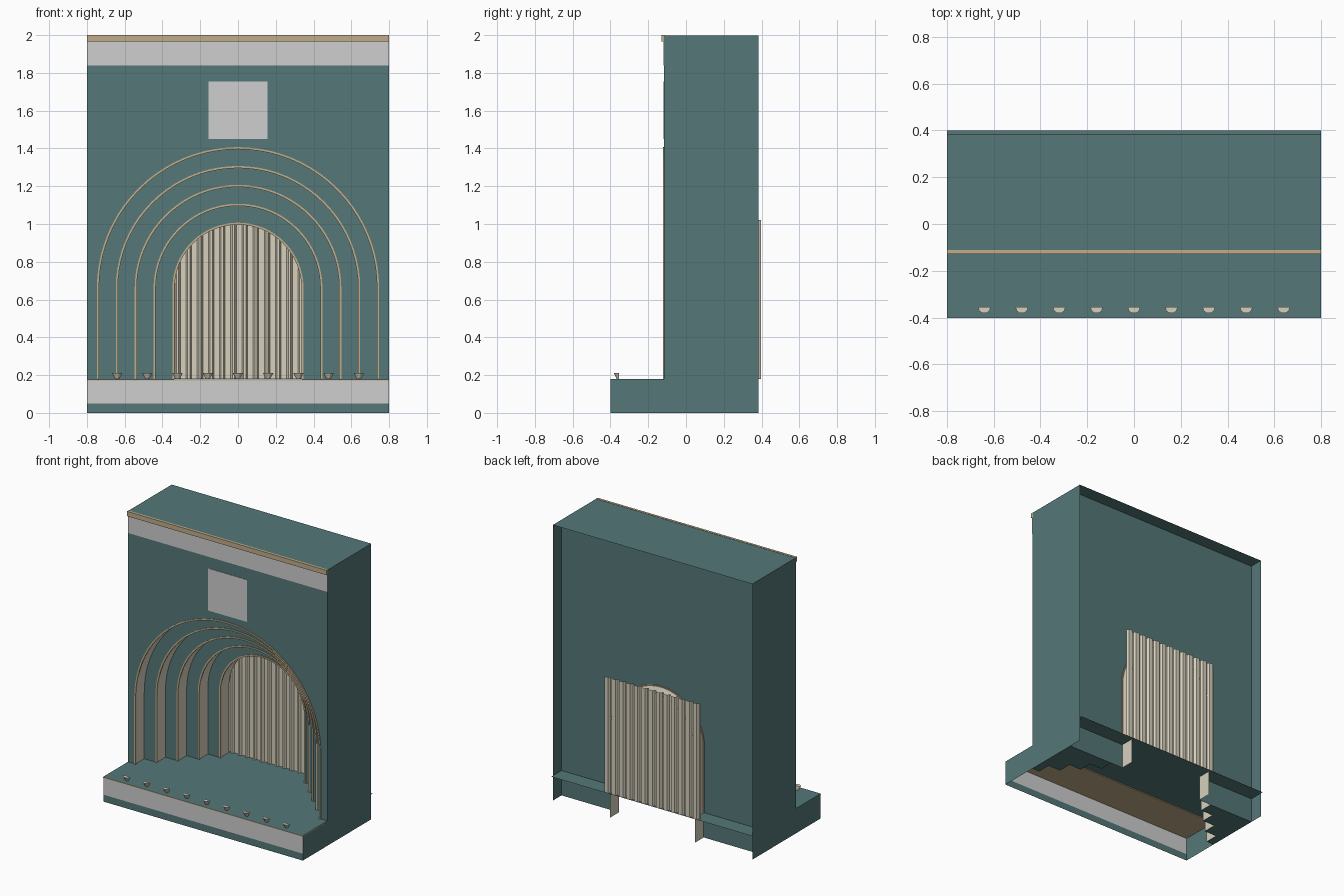
import bpy, bmesh, math

if "Cube" in bpy.data.objects:
    bpy.data.objects.remove(bpy.data.objects["Cube"], do_unlink=True)


def material(name, rgb):
    m = bpy.data.materials.new(name)
    m.use_nodes = True
    col = (*rgb, 1)
    m.diffuse_color = col
    m.node_tree.nodes["Principled BSDF"].inputs["Base Color"].default_value = col
    return m


TEAL = material("teal paint", (0.09, 0.185, 0.19))
CREAM = material("cream cloth", (0.68, 0.63, 0.51))
TAN = material("tan trim", (0.53, 0.42, 0.26))
WHITE = material("pale grey panel", (0.62, 0.62, 0.62))

HALF_W, HEIGHT, STAGE_Z = 0.8, 1.998, 0.18
FRONT, STEP, LAYERS = -0.117, 0.1, 5
BACK = FRONT + STEP * LAYERS
APRON = -0.4
SPRING = 0.66      # height where the arches start to curve


def finish(name, bm, mats, smooth=False, fix_normals=True):
    if fix_normals:
        bmesh.ops.recalc_face_normals(bm, faces=bm.faces)
    me = bpy.data.meshes.new(name)
    bm.to_mesh(me)
    bm.free()
    for m in mats:
        me.materials.append(m)
    ob = bpy.data.objects.new(name, me)
    bpy.context.collection.objects.link(ob)
    if smooth:
        bpy.context.view_layer.objects.active = ob
        bpy.ops.object.select_all(action="DESELECT")
        ob.select_set(True)
        bpy.ops.object.shade_smooth_by_angle(angle=math.radians(30))
    return ob


def box(name, x, y, z, mat):
    """Box from three (low, high) ranges."""
    bm = bmesh.new()
    bmesh.ops.create_cube(bm, size=1)
    for v in bm.verts:
        v.co = [r[0] if c < 0 else r[1] for c, r in zip(v.co, (x, y, z))]
    return finish(name, bm, [mat])


def sheet(name, corners, mat):
    bm = bmesh.new()
    bm.faces.new([bm.verts.new(c) for c in corners])
    return finish(name, bm, [mat], fix_normals=False)


def upright(name, x, y, z, mat):
    """Flat sheet facing the front."""
    return sheet(name, [(x[0], y, z[0]), (x[1], y, z[0]), (x[1], y, z[1]), (x[0], y, z[1])], mat)


def arch(radius, base, n=40):
    """Arch outline as (x, z) points, from the right foot to the left foot."""
    arc = [(-radius * math.cos(math.pi * i / n), SPRING + radius * math.sin(math.pi * i / n))
           for i in range(n + 1)]
    return [(-radius, base)] + arc + [(radius, base)]


def extrude_outline(bm, pts, y0, y1):
    face = bm.faces.new([bm.verts.new((x, y0, z)) for x, z in pts])
    out = bmesh.ops.extrude_face_region(bm, geom=[face])
    for v in out["geom"]:
        if isinstance(v, bmesh.types.BMVert):
            v.co.y = y1


# Stepped walls, each with a smaller arched opening
for k in range(LAYERS):
    r = 0.74 - 0.1 * k
    y = FRONT + STEP * k
    if k < LAYERS - 1:
        bm = bmesh.new()
        outer = [(HALF_W, 0), (HALF_W, HEIGHT), (-HALF_W, HEIGHT), (-HALF_W, 0)]
        extrude_outline(bm, arch(r, 0) + outer, y, y + STEP)
        bm.normal_update()
        for f in bm.faces:
            c = f.calc_center_median()
            inside = abs(c.x) < HALF_W - 0.01 and 0.01 < c.z < HEIGHT - 0.01
            if inside and abs(f.normal.y) < 0.5:
                f.material_index = 1
        finish(f"arch_wall_{k + 1}", bm, [TEAL, CREAM], smooth=True)
    else:
        # Rear wall and the open sleeve of the smallest arch
        bm = bmesh.new()
        outer = [(HALF_W, 0), (HALF_W, HEIGHT), (-HALF_W, HEIGHT), (-HALF_W, 0)]
        bm.faces.new([bm.verts.new((x, y, z)) for x, z in arch(r, 0) + outer])
        finish("rear_wall", bm, [TEAL])
        bm = bmesh.new()
        rows = [[bm.verts.new((x, yy, z)) for x, z in arch(r, 0)] for yy in (y, BACK)]
        for i in range(len(rows[0]) - 1):
            bm.faces.new((rows[0][i], rows[0][i + 1], rows[1][i + 1], rows[1][i]))
        finish("rear_arch_sleeve", bm, [CREAM], smooth=True)

    # Slim trim around the opening
    bm = bmesh.new()
    loop = arch(r + 0.007, STAGE_Z) + arch(r - 0.004, STAGE_Z)[::-1]
    extrude_outline(bm, loop, y - 0.005, y + 0.006)
    finish(f"arch_trim_{k + 1}", bm, [TAN], smooth=True)

# Thin side and top returns behind the rear wall
REAR = FRONT + STEP * (LAYERS - 1)
for side, s in (("left", 1), ("right", -1)):
    x = s * HALF_W
    sheet(f"{side}_return", [(x, REAR, 0), (x, BACK, 0), (x, BACK, HEIGHT), (x, REAR, HEIGHT)][::s], TEAL)
    sheet(f"{side}_apron_side",
          [(x, APRON, 0), (x, FRONT, 0), (x, FRONT, STAGE_Z), (x, APRON, STAGE_Z)][::s], TEAL)
W = (-HALF_W, HALF_W)
sheet("top_return", [(W[0], REAR, HEIGHT), (W[1], REAR, HEIGHT),
                     (W[1], BACK, HEIGHT), (W[0], BACK, HEIGHT)], TEAL)

# Stage floor, its trim board and the front riser
sheet("stage_floor", [(W[0], APRON, STAGE_Z), (W[1], APRON, STAGE_Z),
                      (W[1], 0.4, STAGE_Z), (W[0], 0.4, STAGE_Z)], TEAL)
box("stage_trim_board", W, (APRON - 0.001, FRONT), (0.172, 0.178), TAN)
upright("riser_base", W, APRON, (0, 0.05), TEAL)
upright("riser_panel", W, APRON, (0.05, 0.175), WHITE)

# Upper facade: frieze, cornice and square panel
box("frieze", W, (FRONT - 0.003, FRONT), (1.84, 1.965), WHITE)
box("cornice", W, (-0.129, -0.112), (1.965, 2.0), TAN)
box("square_panel", (-0.155, 0.155), (FRONT - 0.003, FRONT), (1.45, 1.755), WHITE)

# Pleated curtain
bm = bmesh.new()
PLEATS, CURTAIN_W = 13, 0.77
pitch = CURTAIN_W / PLEATS
profile = []
for i in range(PLEATS):
    x = -CURTAIN_W / 2 + i * pitch
    for t, y in ((0, 0.381), (0.2, 0.381), (0.35, 0.398), (0.85, 0.398)):
        profile.append((x + t * pitch, y))
profile.append((CURTAIN_W / 2, 0.381))
cols = [[bm.verts.new((x, y, z)) for z in (STAGE_Z, 1.02)] for x, y in profile]
for a, b in zip(cols, cols[1:]):
    bm.faces.new((a[0], b[0], b[1], a[1]))
finish("curtain", bm, [CREAM], fix_normals=False)

# Footlights: flared half cups with a flat back
for i in range(9):
    bm = bmesh.new()
    rings = []
    for radius, z in ((0.011, STAGE_Z), (0.027, 0.21)):
        rings.append([bm.verts.new((-0.64 + 0.16 * i + radius * math.cos(math.pi * j / 5),
                                    -0.356 - radius * math.sin(math.pi * j / 5), z))
                      for j in range(6)])
    low, high = rings
    for j in range(6):
        n = (j + 1) % 6
        bm.faces.new((low[j], low[n], high[n], high[j]))
    bm.faces.new(low)
    bm.faces.new(high)
    finish(f"footlight_{i + 1}", bm, [CREAM])
